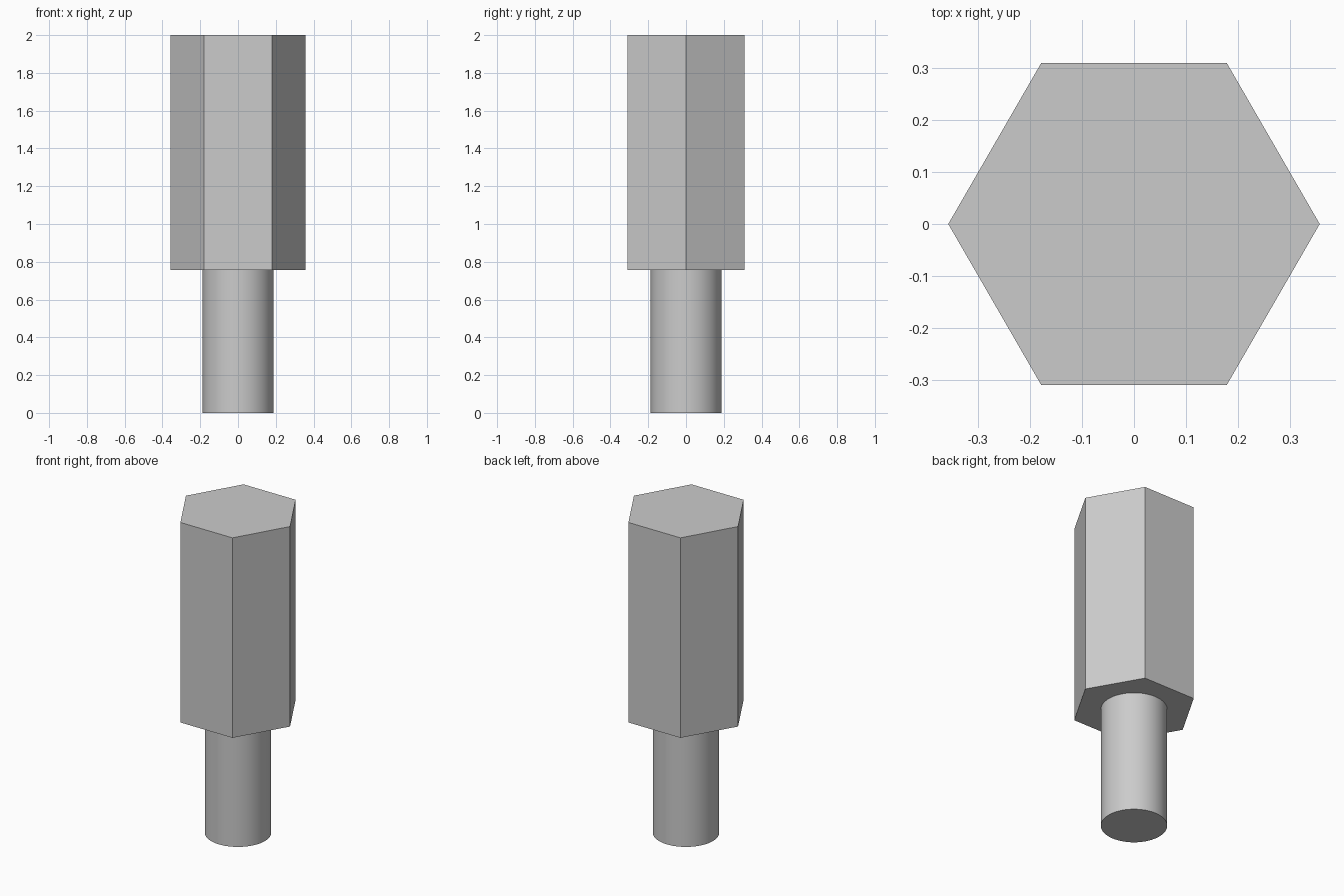
import bpy
import bmesh
from math import cos, sin, tau, radians

cube = bpy.data.objects.get("Cube")
if cube:
    bpy.data.objects.remove(cube, do_unlink=True)

grey = bpy.data.materials.new("plain grey metal")
grey.use_nodes = True
colour = (0.6, 0.6, 0.6, 1)
grey.diffuse_color = colour
grey.node_tree.nodes["Principled BSDF"].inputs["Base Color"].default_value = colour


def prism(name, sides, radius, bottom, top):
    """Capped upright prism with its first corner on +x."""
    bm = bmesh.new()
    ring = [bm.verts.new((radius * cos(tau * i / sides), radius * sin(tau * i / sides), bottom))
            for i in range(sides)]
    base = bm.faces.new(ring)
    extruded = bmesh.ops.extrude_face_region(bm, geom=[base], use_keep_orig=True)
    verts = [v for v in extruded["geom"] if isinstance(v, bmesh.types.BMVert)]
    bmesh.ops.translate(bm, verts=verts, vec=(0, 0, top - bottom))
    bmesh.ops.recalc_face_normals(bm, faces=bm.faces)
    mesh = bpy.data.meshes.new(name)
    bm.to_mesh(mesh)
    bm.free()
    mesh.materials.append(grey)
    obj = bpy.data.objects.new(name, mesh)
    bpy.context.collection.objects.link(obj)
    return obj


# Hexagonal body
prism("hex_body", 6, 0.358, 0.757, 2.0)

# Round stud below the body
stud = prism("round_stud", 64, 0.187, 0.0, 0.757)
bpy.ops.object.select_all(action="DESELECT")
stud.select_set(True)
bpy.context.view_layer.objects.active = stud
bpy.ops.object.shade_smooth_by_angle(angle=radians(30))
